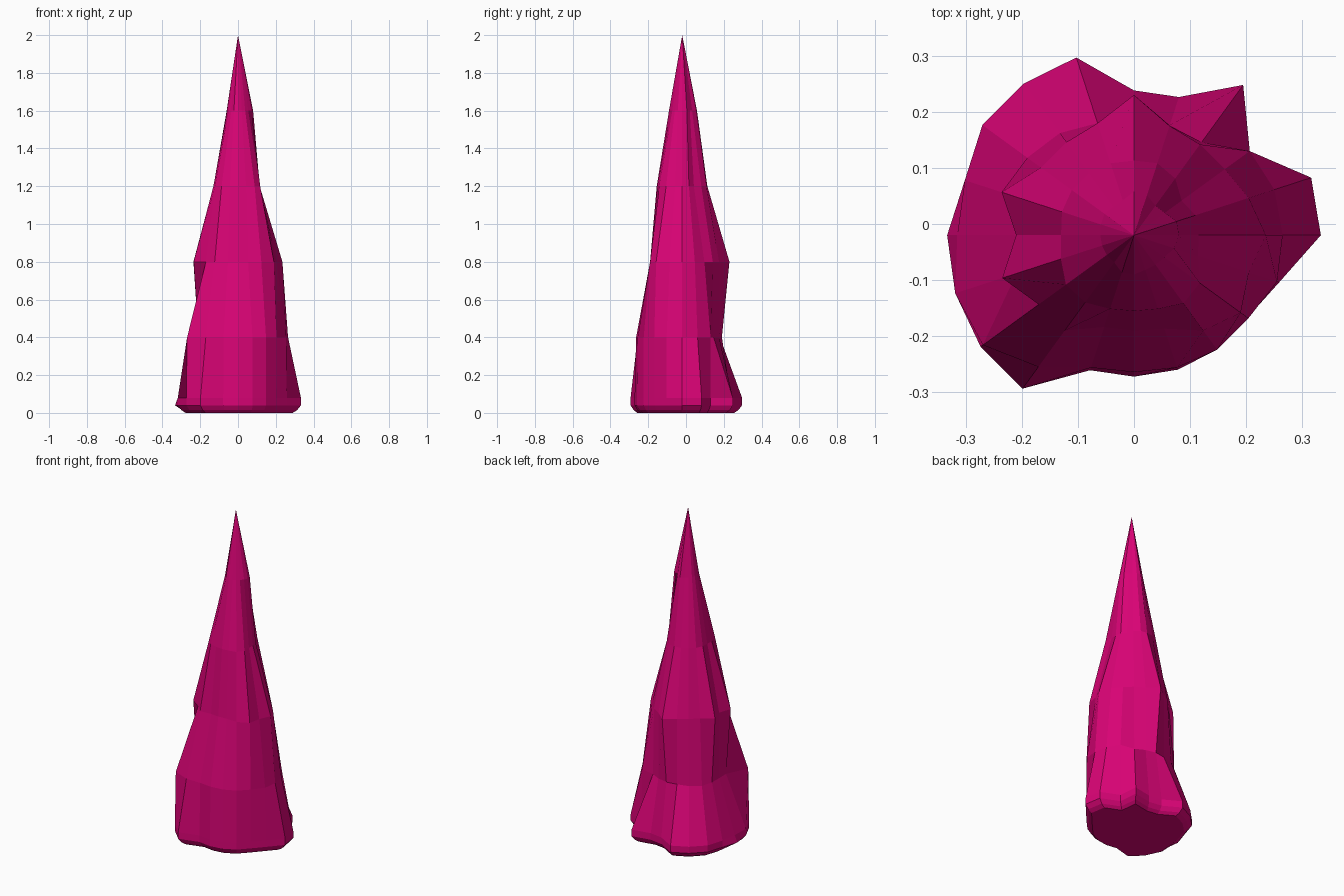
import bpy, bmesh, math

SIDES = 20
CY = -0.02  # the spire axis sits slightly towards the front

# jagged cross-section radii, one per 18 degree step, starting at +x
foot = [.333, .332, .255, .331, .259, .258, .333, .334, .334, .317,
        .315, .335, .338, .338, .253, .252, .252, .252, .25, .272]
low = [.265, .263, .255, .205, .206, .21, .21, .225, .235, .22,
       .21, .22, .333, .29, .248, .244, .248, .252, .252, .268]
middle = [.235, .215, .2, .2, .205, .25, .21, .205, .205, .248,
          .21, .247, .21, .21, .172, .17, .175, .21, .235, .215]
upper = [.115, .115, .105, .125, .135, .133, .135, .137, .137, .135,
         .13, .137, .15, .148, .138, .135, .138, .15, .145, .12]
top = [.08, .08, .068, .065, .075, .078, .065, .062, .065, .062,
       .06, .06, .06, .06, .07, .07, .065, .065, .067, .075]

# height, radii, scale of each ring
rings = [(0, foot, .87), (.015, foot, .94), (.04, foot, 1), (.08, foot, 1),
         (.4, low, 1), (.8, middle, 1), (1.2, upper, 1), (1.6, top, 1)]

# faceted spire
bm = bmesh.new()
loops = []
for z, radii, s in rings:
    loop = []
    for k, r in enumerate(radii):
        if k == 10 and z == .04:  # small bulge low on the left
            r = .333
        a = math.tau * k / SIDES
        loop.append(bm.verts.new((r * s * math.cos(a), CY + r * s * math.sin(a), z)))
    loops.append(loop)
for a, b in zip(loops, loops[1:]):
    for k in range(SIDES):
        n = (k + 1) % SIDES
        bm.faces.new((a[k], a[n], b[n], b[k]))
tip = bm.verts.new((0, CY, 2))
for k in range(SIDES):
    bm.faces.new((loops[-1][k], loops[-1][(k + 1) % SIDES], tip))
bm.faces.new(loops[0][::-1])
bmesh.ops.recalc_face_normals(bm, faces=bm.faces)
mesh = bpy.data.meshes.new("spire")
bm.to_mesh(mesh)
bm.free()
spire = bpy.data.objects.new("spire", mesh)
bpy.context.collection.objects.link(spire)

# magenta colour
mat = bpy.data.materials.new("magenta")
mat.diffuse_color = (0.7, 0.001, 0.18, 1)
mesh.materials.append(mat)
